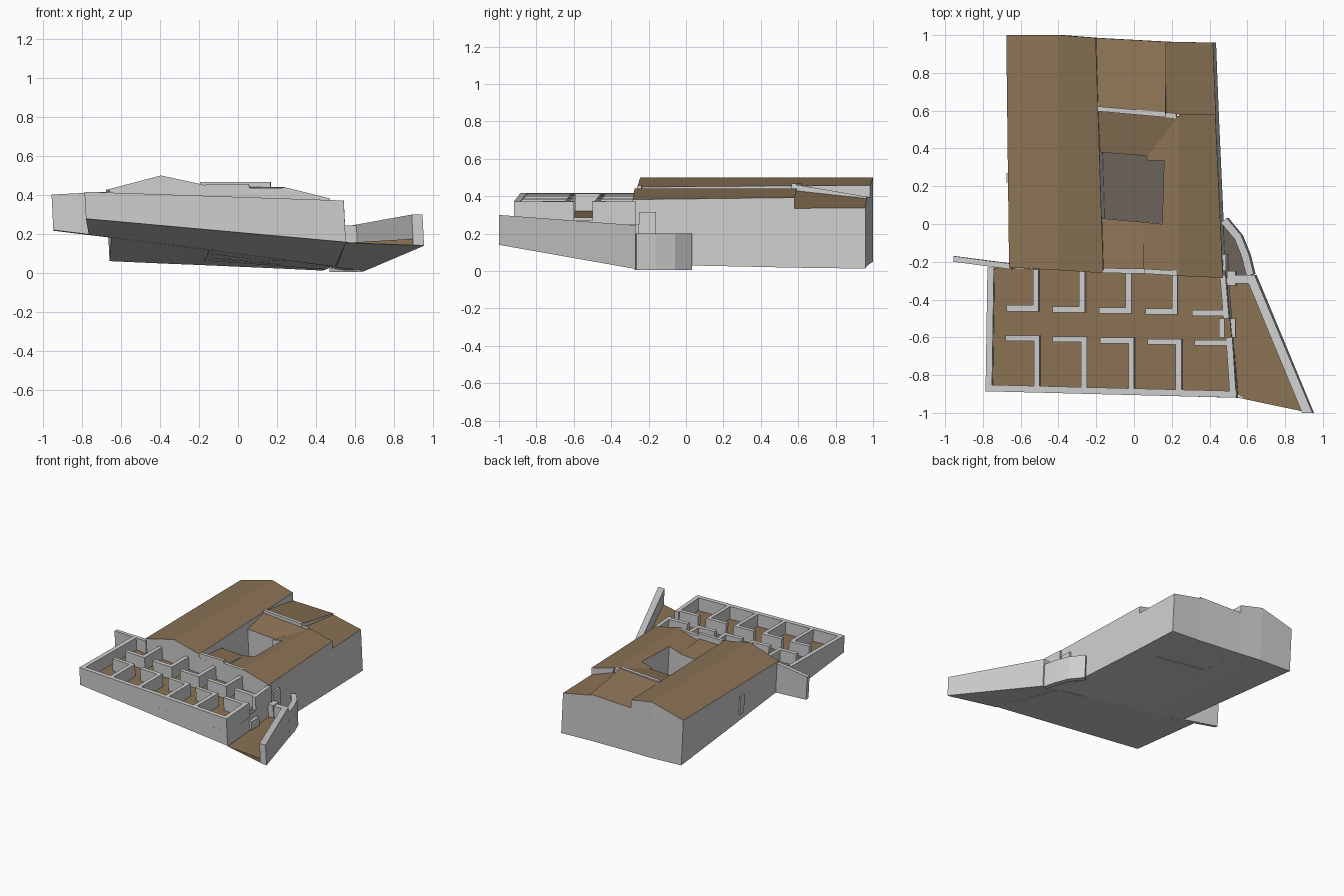
import bpy
import bmesh
from mathutils import Vector

if "Cube" in bpy.data.objects:
    bpy.data.objects.remove(bpy.data.objects["Cube"])


def material(name, r, g, b):
    m = bpy.data.materials.new(name)
    m.use_nodes = True
    m.diffuse_color = (r, g, b, 1)
    m.node_tree.nodes["Principled BSDF"].inputs["Base Color"].default_value = (r, g, b, 1)
    return m


GREY = material("pale_grey_stone", .62, .62, .62)
BROWN = material("brown_earth", .26, .17, .09)
DARK = material("dark_ground", .15, .125, .1)


# Heights of the sloping underside, cell floor and wall tops
def ground(x, y):
    mid = .2 - .14 * (x + .78)
    if y < -.23:
        front = .28 - .095 * (x + .78)
        z = mid + (front - mid) * (-.23 - y) / .67
    else:
        back = .031 - .045 * x
        z = mid + (back - mid) * (y + .23) / 1.23
    return max(z, 0)


def cell_floor(x, y):
    return .29 - .04 * x


def cell_foot(x, y):
    return cell_floor(x, y) - .01


def wall_top(x, y):
    return .39 - .034 * x


def level(z):
    return lambda x, y: z


def prism(name, outline, bottom, top, side=GREY, cap=GREY):
    """Vertical prism with sloping ends, leaning slightly with height."""
    bm = bmesh.new()

    def ring(height):
        verts = []
        for x, y in outline:
            z = height(x, y)
            verts.append(bm.verts.new((x + .05 * (.4 - z), y, z)))
        return verts
    low, high = ring(bottom), ring(top)
    bm.faces.new(low)
    lid = bm.faces.new(high)
    n = len(outline)
    for i in range(n):
        j = (i + 1) % n
        bm.faces.new((low[i], low[j], high[j], high[i])).material_index = 1
    lid.material_index = 2
    bmesh.ops.recalc_face_normals(bm, faces=bm.faces)
    mesh = bpy.data.meshes.new(name)
    bm.to_mesh(mesh)
    bm.free()
    for m in (GREY, side, cap):
        mesh.materials.append(m)
    obj = bpy.data.objects.new(name, mesh)
    bpy.context.collection.objects.link(obj)
    return obj


def box(name, x0, x1, y0, y1, bottom, top, **mats):
    return prism(name, [(x0, y0), (x1, y0), (x1, y1), (x0, y1)], bottom, top, **mats)


def wall(name, path, width, bottom, top):
    """Straight wall pieces of even width along a path, with mitred joints."""
    pts = [Vector(p) for p in path]
    sides = []
    for i, p in enumerate(pts):
        d = (pts[min(i + 1, len(pts) - 1)] - pts[max(i - 1, 0)]).normalized()
        off = Vector((-d.y, d.x)) * width / 2
        sides.append((tuple(p + off), tuple(p - off)))
    for a, b in zip(sides, sides[1:]):
        prism(name, [a[0], b[0], b[1], a[1]], bottom, top)


# Long west wing with a gabled roof
prism("west_wing_outer", [(-.675, 1), (-.66, -.23), (-.39, -.245), (-.39, 1)], ground,
      lambda x, y: .5 + .26 * (x + .39), cap=BROWN)
prism("west_wing_inner", [(-.39, 1), (-.39, -.245), (-.16, -.26), (-.2, .985)], ground,
      lambda x, y: .5 - .22 * (x + .39), cap=BROWN)
box("west_door", -.678, -.66, .22, .27, level(.19), level(.34))

# East wing: outer slope, and inner slope falling to the courtyard
prism("east_wing_outer", [(.24, -.275), (.47, -.285), (.43, .58), (.24, .58)], ground,
      lambda x, y: .44 - .25 * (x - .24), cap=BROWN)
prism("east_wing_inner",
      [(.05, -.26), (.24, -.275), (.24, .57), (.07, .36), (.07, .335),
       (.16, .335), (.15, 0), (.05, .01)], ground,
      lambda x, y: .44 - .25 * (.24 - x), cap=BROWN)

# Ranges south and north of the courtyard, and the lower rear roofs
prism("south_range", [(-.16, -.26), (.05, -.26), (.05, .01), (-.17, .03)], ground,
      lambda x, y: .39 - .1 * y, cap=BROWN)
prism("north_range", [(-.18, .38), (.07, .36), (.24, .57), (-.187, .6)], ground,
      lambda x, y: .44 - .2 * (.57 - y), cap=BROWN)
prism("rear_center", [(-.187, .61), (.17, .58), (.17, .965), (-.2, .985)], ground,
      lambda x, y: .46 - .17 * (y - .6), cap=BROWN)
prism("rear_east", [(.17, .58), (.43, .58), (.415, .96), (.17, .965)], ground,
      lambda x, y: .335 + (.43 - x) / .26 * (.095 - .11 * (y - .58)), cap=BROWN)
wall("rear_parapet", [(-.19, .61), (.17, .578)], .026, level(.37), level(.467))
wall("rear_parapet_end", [(.17, .578), (.225, .572)], .026, level(.37), level(.442))
wall("front_parapet", [(-.16, -.246), (.06, -.25)], .026, level(.35), level(.457))
wall("front_parapet_end", [(.06, -.25), (.25, -.262)], .026, level(.35), level(.437))
prism("courtyard_floor", [(-.18, .38), (.07, .36), (.16, .335), (.15, 0), (-.17, .03)],
      ground, level(.13), cap=DARK)

# Cell yard: raised floor and its outer walls
prism("yard_base", [(-.775, -.23), (-.785, -.885), (.54, -.92), (.48, -.27)],
      ground, cell_floor, cap=BROWN)
wall("yard_west_wall", [(-.758, -.23), (-.768, -.87)], .034, cell_foot, wall_top)
wall("yard_front_wall", [(-.785, -.868), (.54, -.902)], .035, cell_foot, wall_top)
wall("yard_east_wall_front", [(.523, -.915), (.502, -.6)], .034, cell_foot, wall_top)
wall("yard_east_wall_rear", [(.487, -.5), (.468, -.27)], .03, cell_foot, wall_top)
prism("west_fin_wall", [(-.955, -.17), (-.65, -.21), (-.65, -.24), (-.955, -.2)],
      ground, lambda x, y: .417 + .05 * (x + .66))

# Two rows of cells with L-shaped partitions
for i in range(5):
    slip = -.006 * i
    xr = -.505 + .245 * i
    if i < 4:
        box("rear_cell_divider", xr - .03, xr, -.462 + slip, -.24, cell_foot, wall_top)
    box("rear_cell_screen", xr - .17, xr, -.462 + slip, -.43 + slip, cell_foot, wall_top)
    xr = -.5 + .25 * i
    if i < 4:
        box("front_cell_divider", xr - .03, xr, -.88, -.59 + slip, cell_foot, wall_top)
    box("front_cell_screen", xr - .18, xr, -.62 + slip, -.59 + slip, cell_foot, wall_top)

# Steps down from the yard to the side passage
for i in range(3):
    box("yard_step", .445 + .028 * i, .473 + .028 * i, -.6, -.5,
        level(.16), level(.285 - .03 * i))

# Sloping side passage with its bending outer wall
prism("passage_floor", [(.54, -.92), (.92, -1), (.6, -.27), (.485, -.27)], ground,
      lambda x, y: .155 + .06 * (x - .54), side=BROWN, cap=BROWN)
prism("passage_outer_wall", [(.885, -1), (.94, -1), (.63, -.27), (.58, -.27)], ground,
      lambda x, y: .245 - .075 * (y + .27))
wall("passage_curved_wall", [(.605, -.27), (.58, -.17), (.54, -.07), (.465, .02)], .04,
     level(.005), level(.2))
prism("entry_ground", [(.46, -.27), (.6, -.27), (.57, -.16), (.53, -.07), (.46, .01)],
      ground, level(.11), cap=DARK)
box("gate_wall", .53, .6, -.315, -.27, level(.13), level(.243))
box("gate_pillar", .485, .53, -.325, -.25, level(.13), level(.25))
box("entry_pillar", .46, .482, -.25, -.16, level(.1), level(.315))
